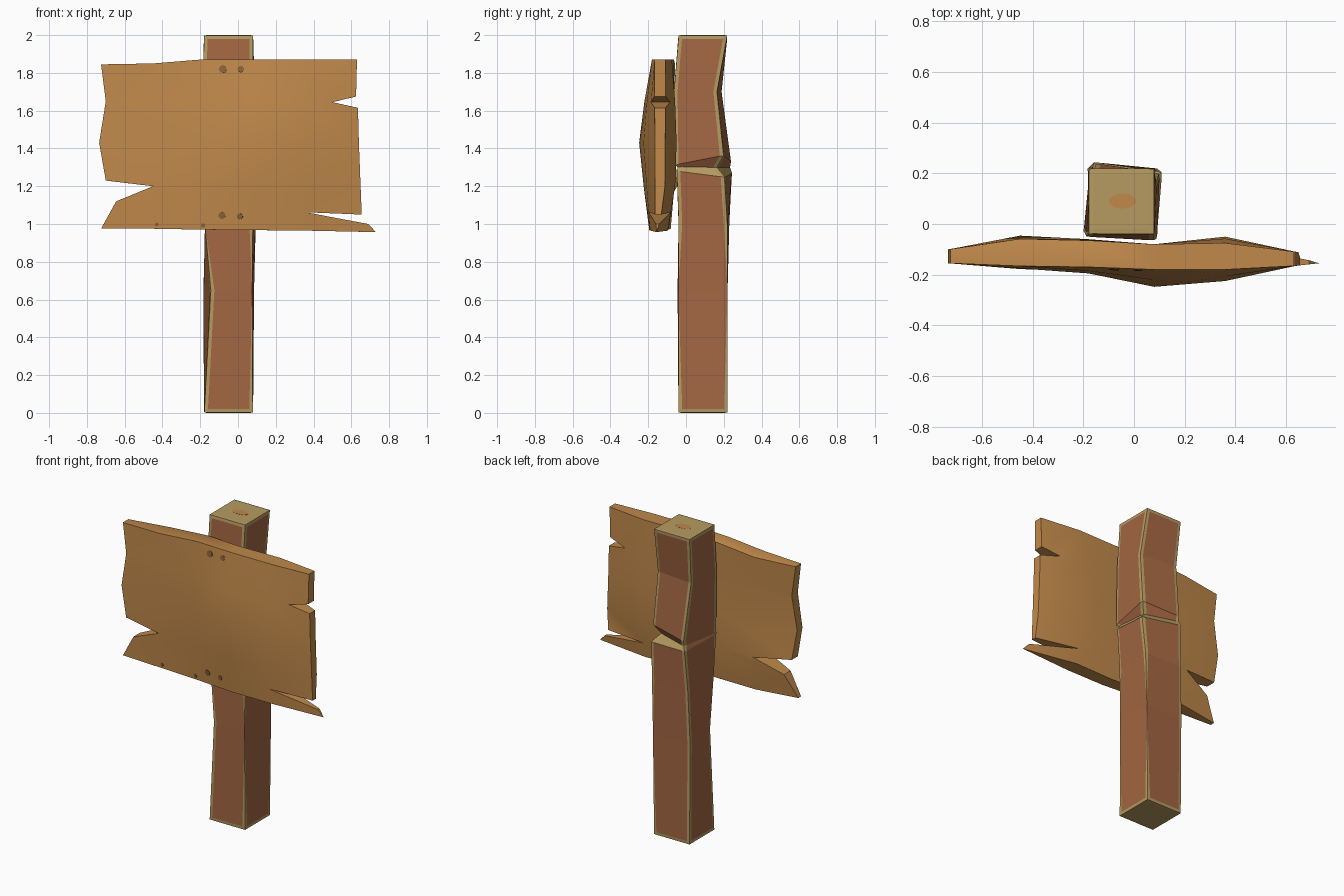
import bpy, bmesh, math
from mathutils import Vector
from mathutils.bvhtree import BVHTree

if "Cube" in bpy.data.objects:
    bpy.data.objects.remove(bpy.data.objects["Cube"])


def material(name, rgb):
    m = bpy.data.materials.new(name)
    m.diffuse_color = (*rgb, 1)
    m.use_nodes = True
    m.node_tree.nodes["Principled BSDF"].inputs["Base Color"].default_value = m.diffuse_color
    return m


BOARD = material("golden board wood", (0.53, 0.25, 0.07))
POST = material("red brown post wood", (0.37, 0.135, 0.055))
WORN = material("worn pale wood", (0.47, 0.33, 0.12))
NAIL = material("dark nail", (0.25, 0.125, 0.04))


def finish(bm, name, mats):
    bmesh.ops.recalc_face_normals(bm, faces=bm.faces[:])
    me = bpy.data.meshes.new(name)
    bm.to_mesh(me)
    for m in mats:
        me.materials.append(m)
    ob = bpy.data.objects.new(name, me)
    bpy.context.collection.objects.link(ob)
    return ob


def interp(t, xs, ys):
    if t <= xs[0]:
        return ys[0]
    for a, b, p, q in zip(xs, xs[1:], ys, ys[1:]):
        if t <= b:
            return p + (q - p) * (t - a) / (b - a)
    return ys[-1]


# Post: stacked crooked rings (front-left, front-right, back-right, back-left)
rings = [
    (0.00, [(-.18, -.04), (.08, -.04), (.08, .22), (-.18, .22)]),
    (0.65, [(-.145, -.045), (.075, -.04), (.085, .22), (-.185, .22)]),
    (1.00, [(-.175, -.035), (.08, -.04), (.095, .22), (-.175, .23)]),
    (1.25, [(-.2, -.03), (.09, -.05), (.11, .205), (-.16, .245)]),
    (1.30, [(-.2, -.03), (.08, -.045), (.065, .165), (-.15, .235)]),
    (1.36, [(-.2, -.03), (.09, -.06), (.10, .2), (-.15, .24)]),
    (1.70, [(-.19, -.05), (.08, -.065), (.09, .165), (-.17, .19)]),
    (2.00, [(-.18, -.04), (.08, -.04), (.08, .22), (-.18, .22)]),
]
# The crack opens at the back-right corner and closes at the front
crack = {1.25: (1.29, 1.28, 1.25, 1.27), 1.36: (1.31, 1.31, 1.36, 1.33)}
bm = bmesh.new()
loops = []
for z, pts in rings:
    zs = crack.get(z, (z,) * 4)
    loops.append([bm.verts.new((x, y, h)) for (x, y), h in zip(pts, zs)])
for r, (lo, hi) in enumerate(zip(loops, loops[1:])):
    for i in range(4):
        j = (i + 1) % 4
        f = bm.faces.new((lo[i], lo[j], hi[j], hi[i]))
        f.material_index = 1 if r == 3 and i in (1, 2) else 0
for cap in (loops[0], loops[-1]):
    bm.faces.new(cap).material_index = 1
# Worn strips along the corners and ends
edges = [bm.edges.get((lo[i], hi[i])) for lo, hi in zip(loops, loops[1:]) for i in range(4)]
edges += [bm.edges.get((c[i], c[(i + 1) % 4])) for c in (loops[0], loops[-1]) for i in range(4)]
bmesh.ops.bevel(bm, geom=edges, offset=0.02, segments=2, profile=0.85,
                affect='EDGES', material=1, clamp_overlap=False)
finish(bm, "post", [POST, WORN])

# Board: broken outline, cut into a grid, then warped front and back
outline = [(-.725, 1.845), (-.45, 1.85), (-.18, 1.872), (.08, 1.872), (.63, 1.872),
           (.625, 1.675), (.5, 1.645), (.635, 1.615), (.64, 1.43), (.655, 1.05),
           (.36, 1.062), (.69, 1.0), (.73, .957), (.36, .965), (-.18, .97),
           (-.45, .975), (-.725, .975), (-.645, 1.12), (-.45, 1.2), (-.70, 1.23),
           (-.735, 1.43), (-.70, 1.65)]
XS = (-.73, -.45, -.18, .08, .36, .64, .73)
FRONT_RIM = (-.155, -.165, -.17, -.18, -.18, -.165, -.155)
FRONT_MID = (-.155, -.185, -.195, -.248, -.225, -.165, -.155)
BACK_RIM = (-.10, -.06, -.065, -.08, -.075, -.11, -.125)
BACK_MID = (-.10, -.04, -.06, -.08, -.05, -.11, -.125)
ZS = (.96, 1.2, 1.43, 1.645, 1.87)


def depth(x, z, rim, mid, bulge):
    a, b = interp(x, XS, rim), interp(x, XS, mid)
    return a + (b - a) * interp(z, ZS, bulge)


bm = bmesh.new()
bm.faces.new([bm.verts.new((x, 0, z)) for x, z in outline])
cuts = [((x, 0, 0), (1, 0, 0)) for x in XS[1:5]] + [((0, 0, z), (0, 0, 1)) for z in ZS[1:4]]
for co, no in cuts:
    bmesh.ops.bisect_plane(bm, geom=bm.verts[:] + bm.edges[:] + bm.faces[:],
                           dist=1e-4, plane_co=co, plane_no=no)
back = bm.verts[:]
ext = bmesh.ops.extrude_face_region(bm, geom=bm.faces[:], use_keep_orig=True)
front = [v for v in ext["geom"] if isinstance(v, bmesh.types.BMVert)]
for v in back:
    v.co.y = depth(v.co.x, v.co.z, BACK_RIM, BACK_MID, (.3, .7, 1, .7, 0))
    v.co.y -= .03 * max(0, 1 - (v.co.z - .955) / .24)
for v in front:
    v.co.y = depth(v.co.x, v.co.z, FRONT_RIM, FRONT_MID, (.2, .65, 1, .6, 0))
bmesh.ops.recalc_face_normals(bm, faces=bm.faces[:])
rim = [e for e in bm.edges if len(e.link_faces) == 2 and e.calc_face_angle() > 0.9
       and (e.verts[0] in front) == (e.verts[1] in front)]
bmesh.ops.bevel(bm, geom=rim, offset=0.012, segments=1, affect='EDGES', clamp_overlap=True)
tree = BVHTree.FromBMesh(bm)
board = finish(bm, "sign_board", [BOARD])
bpy.context.view_layer.objects.active = board
board.select_set(True)
bpy.ops.object.shade_smooth_by_angle(angle=math.radians(25))


# Thin round spots: nails on the board, a faded patch on the post top
def spot(name, loc, direction, rx, ry, mat):
    b = bmesh.new()
    bmesh.ops.create_cone(b, cap_ends=True, segments=10, radius1=1, radius2=1, depth=0.006)
    bmesh.ops.scale(b, vec=(rx, ry, 1), verts=b.verts[:])
    ob = finish(b, name, [mat])
    ob.rotation_euler = Vector(direction).to_track_quat('Z', 'Y').to_euler()
    ob.location = loc


nails = [(-.08, 1.82, .021), (.015, 1.82, .017), (-.085, 1.045, .019), (.01, 1.04, .016),
         (-.43, .998, .01), (-.185, .992, .012)]
for n, (x, z, r) in enumerate(nails):
    hit, normal, _, _ = tree.ray_cast(Vector((x, -2, z)), Vector((0, 1, 0)))
    if hit:
        spot(f"nail_{n + 1}", hit, normal, r, r, NAIL)
spot("post_top_patch", (-.045, .09, 2.0 - .002), (0, 0, 1), .055, .03, BOARD)
